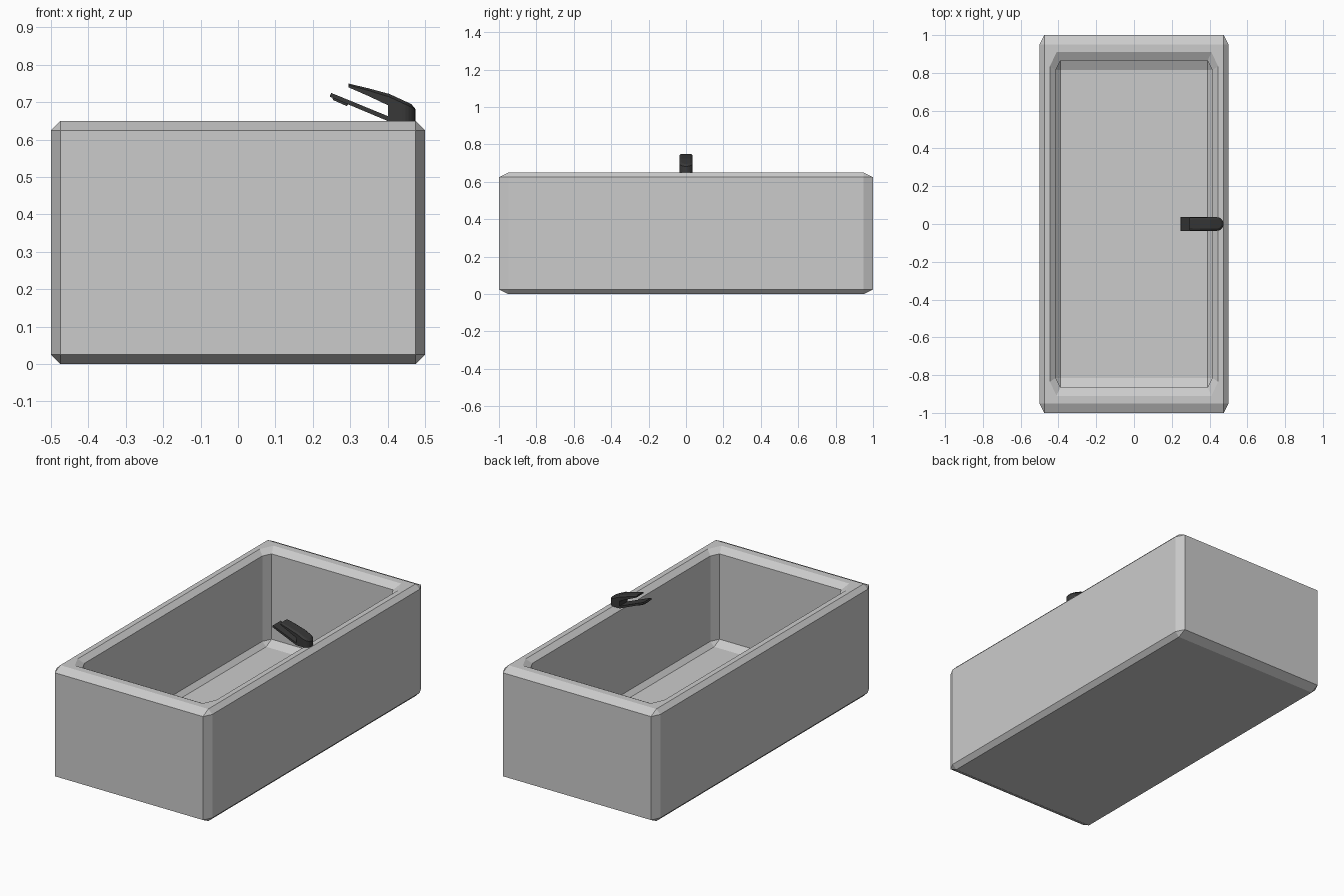
import bpy, bmesh, math

if "Cube" in bpy.data.objects:
    bpy.data.objects.remove(bpy.data.objects["Cube"])


def finish(name, bm, mat=None):
    bmesh.ops.remove_doubles(bm, verts=bm.verts, dist=1e-5)
    bmesh.ops.recalc_face_normals(bm, faces=bm.faces)
    mesh = bpy.data.meshes.new(name)
    bm.to_mesh(mesh)
    bm.free()
    obj = bpy.data.objects.new(name, mesh)
    bpy.context.collection.objects.link(obj)
    if mat:
        mesh.materials.append(mat)
    return obj


def loft(name, rings, mat=None):
    """Skin a list of equal-length point rings and cap both ends."""
    bm = bmesh.new()
    loops = [[bm.verts.new(p) for p in ring] for ring in rings]
    n = len(rings[0])
    for a, b in zip(loops, loops[1:]):
        for i in range(n):
            j = (i + 1) % n
            bm.faces.new((a[i], a[j], b[j], b[i]))
    bm.faces.new(loops[0])
    bm.faces.new(loops[-1])
    return finish(name, bm, mat)


def cut_rect(x, y, z, cx=0.0, cy=0.0):
    """Rectangle of half sizes x, y with corners cut by cx, cy."""
    return [(x, -y + cy, z), (x, y - cy, z), (x - cx, y, z), (-x + cx, y, z),
            (-x, y - cy, z), (-x, -y + cy, z), (-x + cx, -y, z), (x - cx, -y, z)]


black = bpy.data.materials.new("black_metal")
black.diffuse_color = (0.04, 0.04, 0.04, 1)
black.use_nodes = True
black.node_tree.nodes["Principled BSDF"].inputs["Base Color"].default_value = black.diffuse_color

# Tub: outside shell, rim, inside walls and floor in one skin
loft("tub", [
    cut_rect(0.475, 0.95, 0.0),
    cut_rect(0.5, 1.0, 0.025, 0.025, 0.05),
    cut_rect(0.5, 1.0, 0.625, 0.025, 0.05),
    cut_rect(0.475, 0.95, 0.65),
    cut_rect(0.445, 0.91, 0.65, 0.035, 0.075),
    cut_rect(0.415, 0.865, 0.625, 0.025, 0.05),
    cut_rect(0.415, 0.865, 0.13, 0.025, 0.05),
    cut_rect(0.39, 0.815, 0.105),
])


# Tap body: D-shaped column with a sloped, chamfered top
def d_ring(r, front, height):
    cx = 0.438
    pts = [(front, r), (front, -r)]
    for i in range(13):
        a = -math.pi / 2 + math.pi * i / 12
        pts.append((cx + r * math.cos(a), r * math.sin(a)))
    return [(x, y, height(x)) for x, y in pts]


def slope(x):
    return 0.722 - 0.46 * (x - 0.405)


loft("tap_body", [
    d_ring(0.036, 0.402, lambda x: 0.65),
    d_ring(0.036, 0.400, lambda x: slope(x) - 0.008),
    d_ring(0.025, 0.402, slope),
], black)


# Tap lever: tapering bar with chamfered top edges
def lever_section(x, bottom, top, w, c):
    return [(x, -w, bottom), (x, w, bottom), (x, w, top - c),
            (x, w - 0.011, top), (x, -w + 0.011, top), (x, -w, top - c)]


loft("tap_lever", [
    lever_section(0.295, 0.740, 0.750, 0.033, 0.004),
    lever_section(0.350, 0.716, 0.737, 0.035, 0.006),
    lever_section(0.405, 0.690, 0.722, 0.036, 0.008),
], black)


# Tap spout and outlet: slabs extruded across y from side profiles
def slab(name, profile, w):
    loft(name, [[(x, y, z) for x, z in profile] for y in (-w, w)], black)


slab("tap_spout", [(0.245, 0.715), (0.249, 0.725), (0.41, 0.659),
                   (0.41, 0.650), (0.400, 0.650)], 0.036)
slab("tap_outlet", [(0.252, 0.713), (0.254, 0.706), (0.290, 0.690),
                    (0.296, 0.695)], 0.022)
